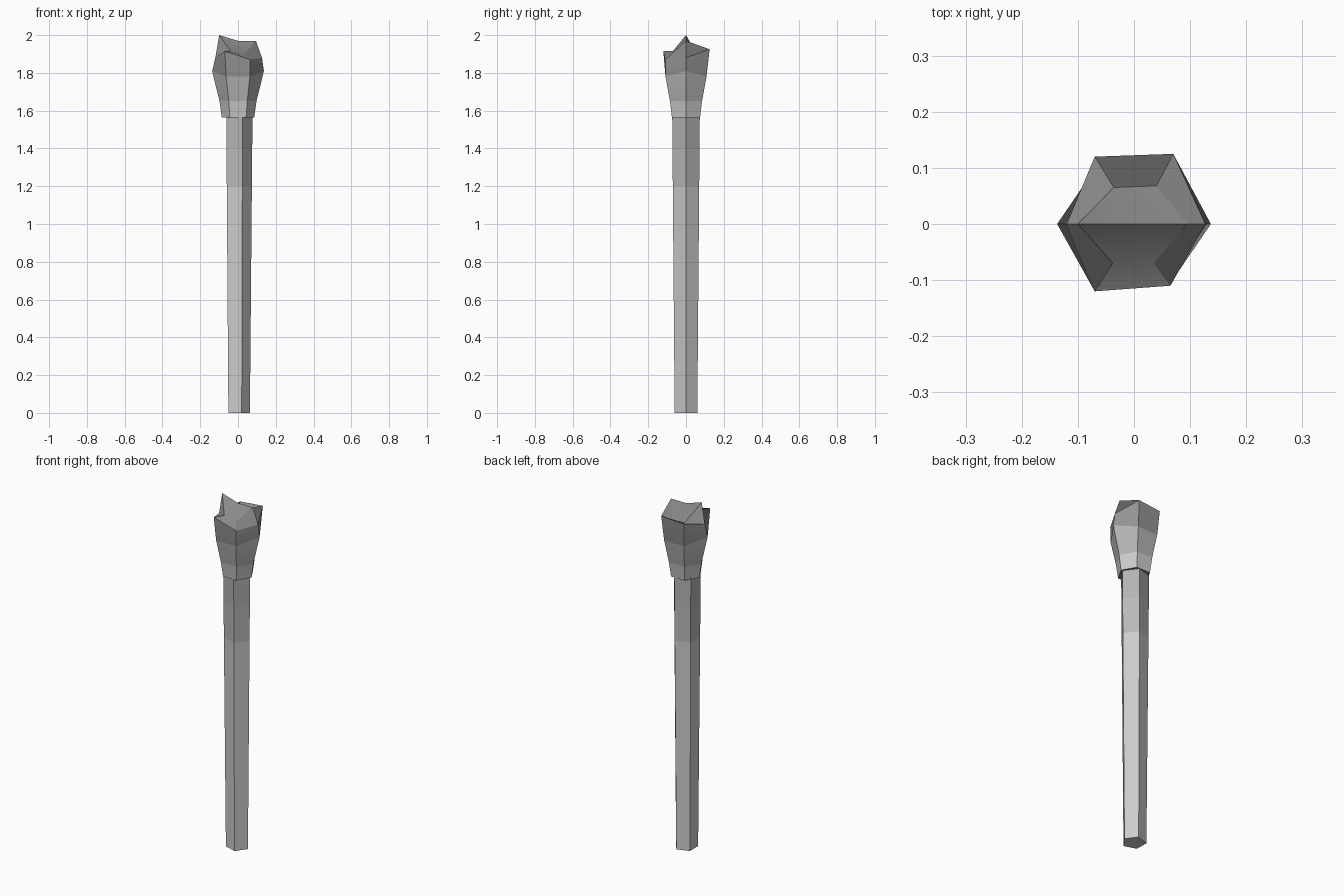
import bpy, math

if "Cube" in bpy.data.objects:
    bpy.data.objects.remove(bpy.data.objects["Cube"])


def grey(name, value):
    mat = bpy.data.materials.new(name)
    mat.diffuse_color = (value, value, value, 1)
    mat.use_nodes = True
    mat.node_tree.nodes["Principled BSDF"].inputs["Base Color"].default_value = mat.diffuse_color
    return mat


def add_object(name, verts, faces, mats, pick):
    mesh = bpy.data.meshes.new(name)
    mesh.from_pydata(verts, [], faces)
    mesh.validate()
    for mat in mats:
        mesh.materials.append(mat)
    for poly in mesh.polygons:
        poly.material_index = pick(poly.index)
    obj = bpy.data.objects.new(name, mesh)
    bpy.context.collection.objects.link(obj)
    return obj


def ring(sides, radius, z):
    return [(radius * math.cos(math.tau * i / sides),
             radius * math.sin(math.tau * i / sides), z) for i in range(sides)]


def walls(sides, levels):
    return [(l * sides + i, l * sides + (i + 1) % sides,
             (l + 1) * sides + (i + 1) % sides, (l + 1) * sides + i)
            for l in range(levels - 1) for i in range(sides)]


# Five-sided tapered handle, darkening towards the head
steps = 8
verts = []
for i in range(steps + 1):
    t = i / steps
    verts += ring(5, 0.063 + 0.014 * t, 1.6 * t)
n = steps * 5
shades = [grey(f"handle_grey_{i}", 0.70 - 0.25 * i / (steps - 1)) for i in range(steps)]
add_object("handle", verts,
           walls(5, steps + 1) + [tuple(range(n, n + 5)), tuple(reversed(range(5)))],
           shades, lambda f: f // 5 if f < n else (steps - 1 if f == n else 0))

# Six-sided flared head: collar, waist, belly and jagged rim
verts = ring(6, 0.086, 1.565) + ring(6, 0.098, 1.65)
for i, p in enumerate(ring(6, 0.128, 1.79)):
    scale = 1.07 if i % 3 == 0 else 0.98
    verts.append((p[0] * scale, p[1] * scale, 1.81 if i % 3 == 0 else 1.78))
verts += [(0.127, 0, 1.88), (0.07, 0.125, 1.925), (-0.07, 0.12, 1.915),
          (-0.12, 0, 1.88), (-0.07, -0.12, 1.915), (0.065, -0.11, 1.87)]

# Two side tips and the sunken inner top, joined by a central ridge
verts += [(0.095, 0, 1.97), (0.04, 0.068, 1.89), (-0.036, 0.065, 1.89),
          (-0.10, 0, 2.0), (-0.038, -0.07, 1.915), (0.035, -0.07, 1.90),
          (0, 0, 1.97)]
faces = walls(6, 5) + [(24 + i, 24 + (i + 1) % 6, 30) for i in range(6)]
faces += [tuple(reversed(range(6)))]
shades = [grey("collar_grey", 0.58), grey("belly_grey", 0.45),
          grey("rim_grey", 0.30), grey("top_grey", 0.25)]
head = add_object("head", verts, faces, shades,
                  lambda f: 0 if f == 36 else min(f // 6, 3))

# Soft shading on the shallow bends, crisp corners on the rim
for obj in bpy.data.objects:
    obj.select_set(True)
bpy.context.view_layer.objects.active = head
bpy.ops.object.shade_smooth_by_angle(angle=math.radians(30))
